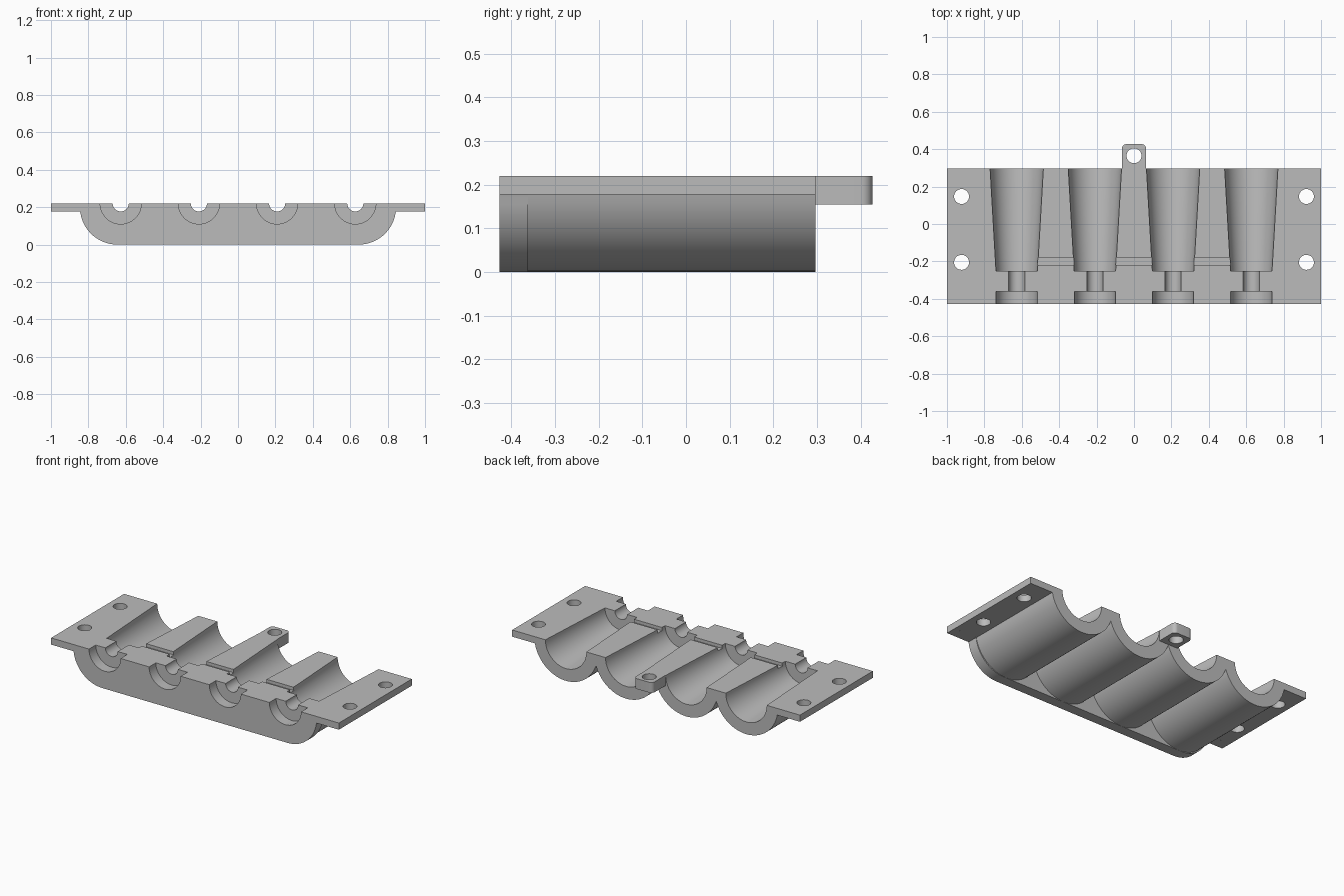
import bpy, bmesh
from math import sin, cos, pi, sqrt, acos

if "Cube" in bpy.data.objects:
    bpy.data.objects.remove(bpy.data.objects["Cube"])

grey = bpy.data.materials.new("plain grey")
grey.use_nodes = True
colour = (0.5, 0.5, 0.5, 1)
grey.diffuse_color = colour
grey.node_tree.nodes["Principled BSDF"].inputs["Base Color"].default_value = colour

TOP, FLANGE = 0.22, 0.178
FRONT, BACK, PLATE_BACK = -0.427, 0.297, -0.362
PITCH, TROUGH = 0.418, 0.22
CENTRES = [PITCH * (i - 1.5) for i in range(4)]


def finish(name, bm):
    bmesh.ops.recalc_face_normals(bm, faces=bm.faces)
    mesh = bpy.data.meshes.new(name)
    bm.to_mesh(mesh)
    bm.free()
    mesh.materials.append(grey)
    obj = bpy.data.objects.new(name, mesh)
    bpy.context.collection.objects.link(obj)
    return obj


def extrude(name, points, offset):
    """Prism from a 3D outline pushed along offset."""
    bm = bmesh.new()
    face = bm.faces.new([bm.verts.new(p) for p in points])
    new = bmesh.ops.extrude_face_region(bm, geom=[face])["geom"]
    verts = [v for v in new if isinstance(v, bmesh.types.BMVert)]
    bmesh.ops.translate(bm, verts=verts, vec=offset)
    bm.faces.ensure_lookup_table()
    return finish(name, bm)


def arc(cx, cy, r, a0, a1, n):
    return [(cx + r * cos(a0 + (a1 - a0) * i / n), cy + r * sin(a0 + (a1 - a0) * i / n))
            for i in range(n + 1)]


def revolve(name, x, profile, n=64):
    """Solid of revolution about a line along y; profile holds (y, radius)."""
    bm = bmesh.new()
    rings = [[bm.verts.new((x + r * cos(2 * pi * i / n), y, TOP + r * sin(2 * pi * i / n)))
              for i in range(n)] for y, r in profile]
    for a, b in zip(rings, rings[1:]):
        for i in range(n):
            j = (i + 1) % n
            bm.faces.new((a[i], a[j], b[j], b[i]))
    bm.faces.new(rings[0])
    bm.faces.new(rings[-1])
    return finish(name, bm)


def combine(target, tool, operation):
    mod = target.modifiers.new(operation, "BOOLEAN")
    mod.object, mod.operation, mod.solver = tool, operation, "EXACT"
    bpy.context.view_layer.objects.active = target
    bpy.ops.object.modifier_apply(modifier=mod.name)
    bpy.data.objects.remove(tool)


# Flange with four scalloped trough shells beneath
drop = acos((PITCH / 2) / TROUGH)
end = acos(sqrt(TROUGH ** 2 - (TOP - FLANGE) ** 2) / TROUGH)
outline = [(-1, TOP), (-1, FLANGE)]
for i, cx in enumerate(CENTRES):
    a0 = pi + (end if i == 0 else drop)
    a1 = 2 * pi - (end if i == 3 else drop)
    points = arc(cx, TOP, TROUGH - 0.0005, a0, a1, 32)
    outline += points if i == 0 else points[1:]
outline += [(1, FLANGE), (1, TOP)]
body = extrude("mould_half", [(x, PLATE_BACK - 0.02, z) for x, z in outline],
               (0, BACK - PLATE_BACK + 0.02, 0))

# Solid front plate with rounded lower corners
side, r = 0.845, 0.2
outline = [(-1, TOP), (-1, FLANGE), (-side, FLANGE)]
outline += arc(r - side, r, r, pi, 1.5 * pi, 20)
outline += arc(side - r, r, r, 1.5 * pi, 2 * pi, 20)
outline += [(side, FLANGE), (1, FLANGE), (1, TOP)]
# Arcs start just above the flange underside, so keep only points below it
outline = [p for p in outline if p[1] <= FLANGE or p[1] == TOP]
plate = extrude("front_plate", [(x, FRONT, z) for x, z in outline],
                (0, PLATE_BACK - FRONT, 0))
combine(body, plate, "UNION")

# Rear hanging tab with rounded corners
w, tip, c = 0.065, 0.427, 0.025
outline = [(-w, BACK - 0.03), (w, BACK - 0.03)]
outline += arc(w - c, tip - c, c, 0, pi / 2, 8) + arc(c - w, tip - c, c, pi / 2, pi, 8)
tab = extrude("rear_tab", [(x, y, 0.155) for x, y in outline], (0, 0, TOP - 0.155))
combine(body, tab, "UNION")

# Cavities: front cup, narrow neck, widening taper
cavity = [(-0.5, 0.11), (-0.36, 0.11), (-0.36, 0.043), (-0.25, 0.043),
          (-0.25, 0.111), (BACK + 0.003, 0.1427)]
for cx in CENTRES:
    combine(body, revolve("cavity_cutter", cx, cavity), "DIFFERENCE")

# Shallow cross channel linking the cavities
channel = [(-0.6, -0.22, 0.2), (0.6, -0.22, 0.2), (0.6, -0.18, 0.2), (-0.6, -0.18, 0.2)]
combine(body, extrude("channel_cutter", channel, (0, 0, 0.1)), "DIFFERENCE")

# Bolt holes in the flange and tab
for x, y in [(0, 0.365)] + [(s * 0.922, y) for s in (-1, 1) for y in (0.147, -0.205)]:
    ring = [(px, py, 0.1) for px, py in arc(x, y, 0.04, 0, 2 * pi, 32)[:-1]]
    combine(body, extrude("hole_cutter", ring, (0, 0, 0.2)), "DIFFERENCE")

# Smooth curved walls, crisp edges
bpy.ops.object.select_all(action="DESELECT")
body.select_set(True)
bpy.context.view_layer.objects.active = body
bpy.ops.object.shade_smooth_by_angle(angle=pi / 6)
